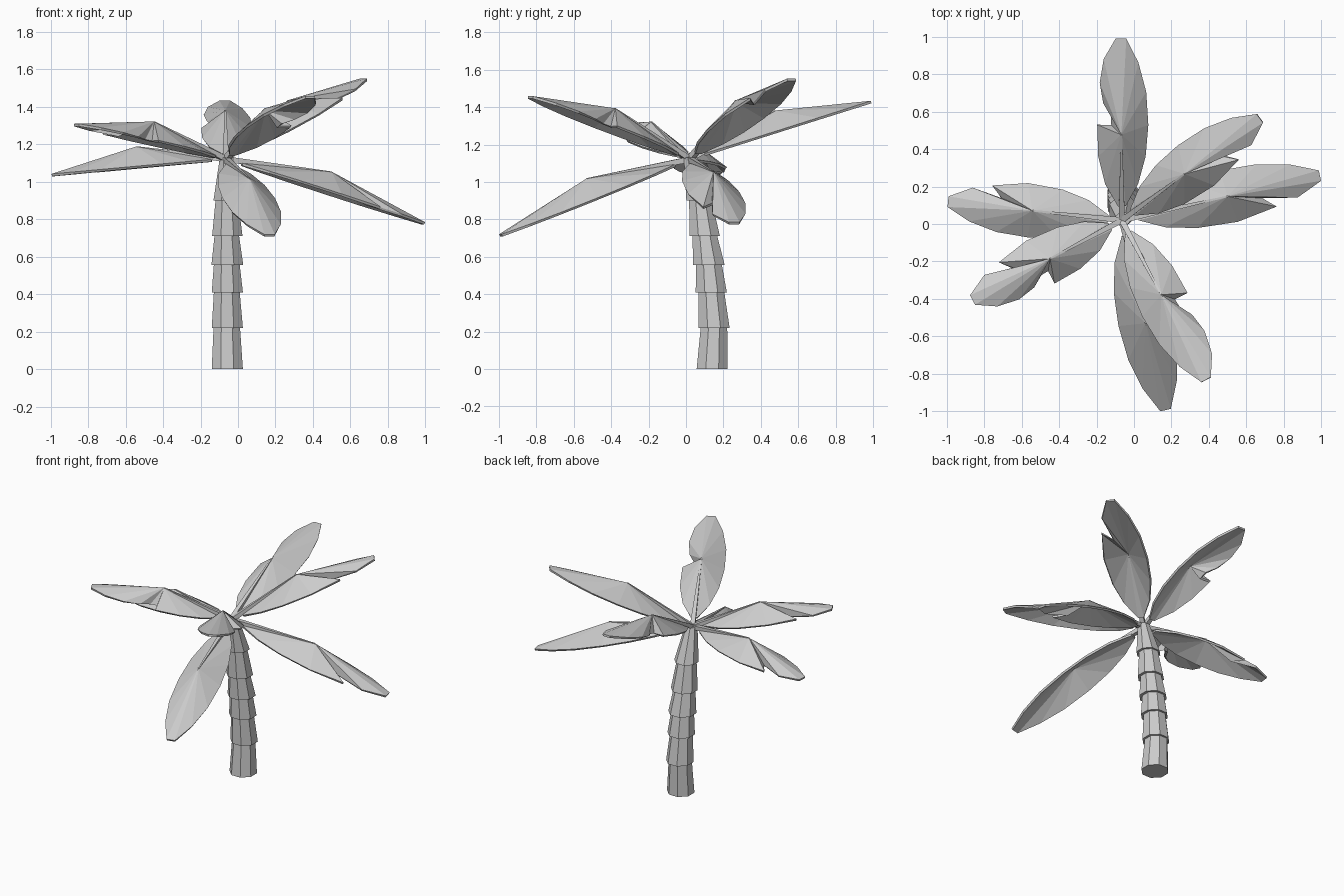
import bpy, bmesh, math
from mathutils import Vector

if "Cube" in bpy.data.objects:
    bpy.data.objects.remove(bpy.data.objects["Cube"])

CROWN = Vector((-0.065, 0.02, 1.12))


def make_object(name, bm):
    bmesh.ops.recalc_face_normals(bm, faces=bm.faces[:])
    me = bpy.data.meshes.new(name)
    bm.to_mesh(me)
    bm.free()
    ob = bpy.data.objects.new(name, me)
    bpy.context.collection.objects.link(ob)
    return ob


def loft(name, rings):
    """Closed flat-faced tube through rings of points."""
    bm = bmesh.new()
    vs = [[bm.verts.new(p) for p in r] for r in rings]
    n = len(vs[0])
    for a, b in zip(vs, vs[1:]):
        for i in range(n):
            j = (i + 1) % n
            bm.faces.new((a[i], a[j], b[j], b[i]))
    bm.faces.new(vs[0][::-1])
    bm.faces.new(vs[-1])
    return make_object(name, bm)


def octagon(x, y, z, r):
    angles = [math.radians(22.5 + 45 * i) for i in range(8)]
    return [(x + r * math.cos(a), y + r * math.sin(a), z) for a in angles]


# Trunk: stacked flaring segments that lean towards the front
# (bottom z, centre y, bottom radius, top radius)
trunk = [(0.0, 0.14, 0.090, 0.076), (0.22, 0.15, 0.090, 0.074),
         (0.41, 0.135, 0.090, 0.074), (0.555, 0.122, 0.092, 0.070),
         (0.71, 0.10, 0.088, 0.064), (0.90, 0.076, 0.080, 0.040),
         (1.12, 0.025, 0, 0)]
for i in range(6):
    z0, y0, r0, r1 = trunk[i]
    z1, y1 = trunk[i + 1][:2]
    loft(f"trunk_segment_{i + 1}",
         [octagon(-0.057, y0, z0, r0), octagon(-0.06, y1, z1 + 0.01, r1)])

# Half outlines of a leaf: (fraction of length, half width)
HALF = {
    "plain": [(0.08, 0.02), (0.2, 0.085), (0.35, 0.125), (0.52, 0.14),
              (0.7, 0.13), (0.86, 0.09), (0.99, 0.028)],
    "outer": [(0.08, 0.02), (0.2, 0.085), (0.35, 0.125), (0.55, 0.14),
              (0.75, 0.11), (0.69, 0.045), (0.86, 0.085), (0.99, 0.028)],
    "inner": [(0.08, 0.02), (0.2, 0.085), (0.35, 0.12), (0.52, 0.125),
              (0.515, 0.05), (0.57, 0.05), (0.64, 0.09), (0.75, 0.11),
              (0.88, 0.09), (0.99, 0.028)],
}


def leaf(name, tip, left, right):
    d = Vector(tip) - CROWN
    side = Vector((-d.y, d.x, 0)).normalized()
    up = d.cross(side).normalized()
    apex = CROWN + d * 0.5 + up * 0.105
    # Blade: shallow folded fan around a raised point
    pts = [CROWN + d * f + side * v for f, v in HALF[left]]
    pts += [CROWN + d * f - side * v for f, v in reversed(HALF[right])]
    bm = bmesh.new()
    ring = [bm.verts.new(p) for p in pts]
    top = bm.verts.new(apex)
    for i in range(len(ring)):
        bm.faces.new((top, ring[i], ring[i - 1]))
    ob = make_object("leaf_" + name, bm)
    mod = ob.modifiers.new("thickness", 'SOLIDIFY')
    mod.thickness = 0.014
    mod.offset = 0
    # Stem: thin tapering rib from the crown to the raised point
    rings = []
    for c, w in ((CROWN, 0.016), (apex + up * 0.004, 0.004)):
        rings.append([c + side * w - up * w, c + side * w + up * w,
                      c - side * w + up * w, c - side * w - up * w])
    loft("stem_" + name, rings)


leaf("back", (-0.07, 1.0, 1.43), "inner", "plain")
leaf("back_right", (0.68, 0.57, 1.55), "plain", "outer")
leaf("right", (1.0, 0.26, 0.775), "plain", "outer")
leaf("front_upper", (0.39, -0.84, 1.455), "inner", "plain")
leaf("front_lower", (0.17, -1.0, 0.71), "plain", "plain")
leaf("front_left", (-0.87, -0.41, 1.305), "inner", "outer")
leaf("left", (-1.0, 0.12, 1.035), "plain", "outer")
